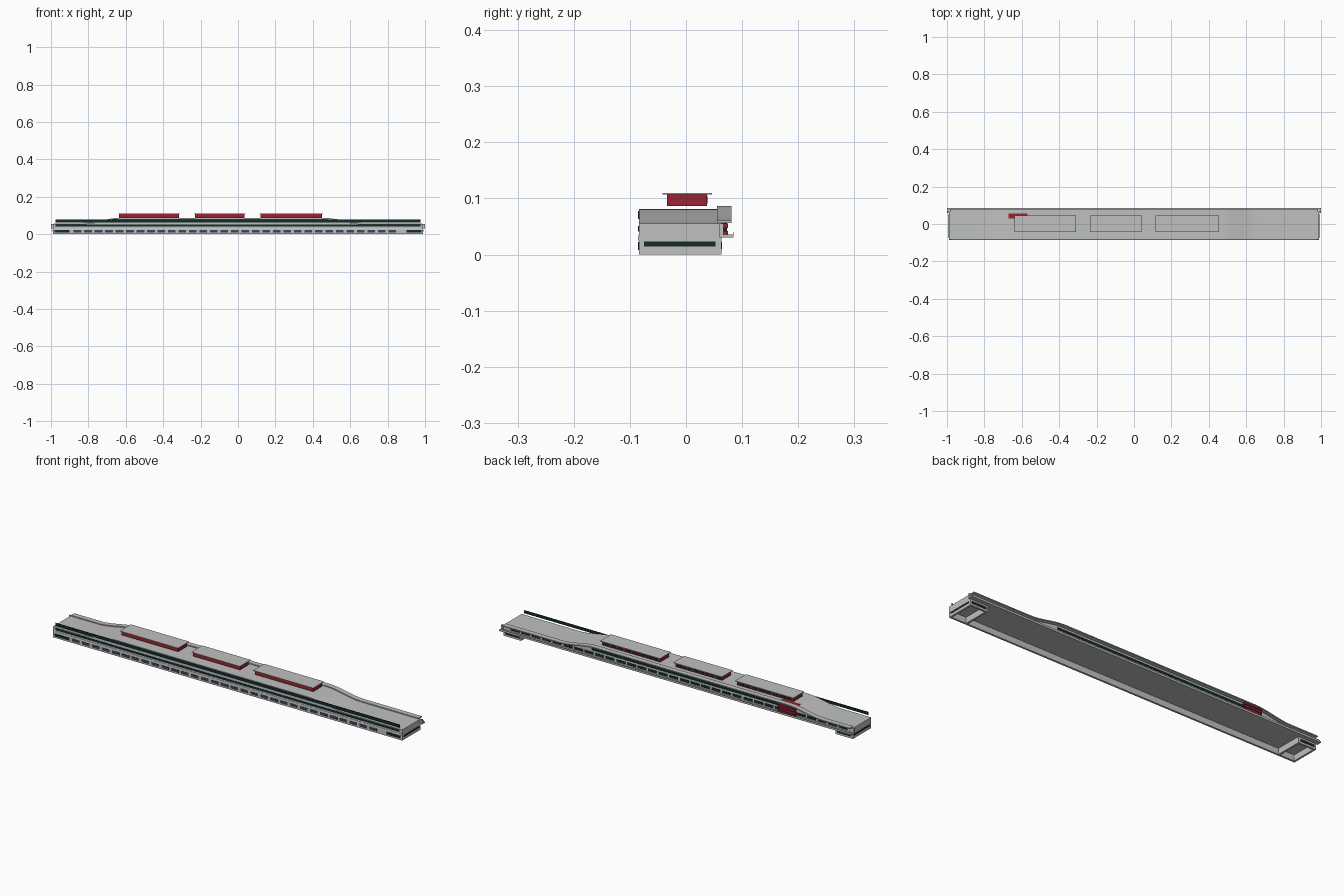
import bpy, bmesh, math

if "Cube" in bpy.data.objects:
    bpy.data.objects.remove(bpy.data.objects["Cube"])


def material(name, rgb):
    m = bpy.data.materials.new(name)
    m.diffuse_color = (*rgb, 1)
    m.use_nodes = True
    m.node_tree.nodes["Principled BSDF"].inputs["Base Color"].default_value = m.diffuse_color
    return m


GREY = material("concrete grey", (0.52, 0.53, 0.52))
PALE = material("pale band", (0.62, 0.64, 0.68))
RED = material("dark red", (0.33, 0.017, 0.03))
GLASS = material("green black glass", (0.006, 0.024, 0.022))
BLUE = material("slate blue glass", (0.05, 0.058, 0.085))


def add_box(bm, x0, x1, y0, y1, z0, z1):
    v = [bm.verts.new((x, y, z)) for x in (x0, x1) for y in (y0, y1) for z in (z0, z1)]
    for f in ((0, 1, 3, 2), (4, 6, 7, 5), (0, 4, 5, 1), (2, 3, 7, 6), (0, 2, 6, 4), (1, 5, 7, 3)):
        bm.faces.new([v[i] for i in f])


def finish(name, bm, mat):
    bmesh.ops.recalc_face_normals(bm, faces=bm.faces)
    me = bpy.data.meshes.new(name)
    bm.to_mesh(me)
    bm.free()
    me.materials.append(mat)
    ob = bpy.data.objects.new(name, me)
    bpy.context.collection.objects.link(ob)
    return ob


def boxes(name, mat, dims):
    bm = bmesh.new()
    for d in dims:
        add_box(bm, *d)
    return finish(name, bm, mat)


def smooth_step(t):
    t = min(1, max(0, t))
    return t * t * (3 - 2 * t)


def roof_z(x):
    """Low ends with an S-curved rise to a long flat centre."""
    return 0.055 + 0.026 * smooth_step((x + 0.83) / 0.2) * smooth_step((0.66 - x) / 0.2)


def curved_solid(name, mat, half, y0, y1, top, bottom):
    """Solid following the roof curve, built as a strip of cross-sections."""
    xs = [-half] + [-0.83 + 0.02 * i for i in range(11)]
    xs += [0.46 + 0.02 * i for i in range(11)] + [half]
    bm = bmesh.new()
    rings = []
    for x in xs:
        t, b = top(x), bottom(x)
        rings.append([bm.verts.new((x, y, z)) for y, z in ((y0, b), (y1, b), (y1, t), (y0, t))])
    for a, b in zip(rings, rings[1:]):
        for i in range(4):
            bm.faces.new((a[i], a[(i + 1) % 4], b[(i + 1) % 4], b[i]))
    bm.faces.new(rings[0])
    bm.faces.new(rings[-1])
    ob = finish(name, bm, mat)
    bpy.ops.object.select_all(action="DESELECT")
    ob.select_set(True)
    bpy.context.view_layer.objects.active = ob
    bpy.ops.object.shade_smooth_by_angle(angle=math.radians(30))


# Upper storey with curved roof, and the raised rear canopy
curved_solid("upper_storey", GREY, 0.99, -0.084, 0.063, roof_z, lambda x: 0.03)
curved_solid("rear_canopy", GREY, 0.985, 0.055, 0.081,
             lambda x: roof_z(x) + 0.006, lambda x: roof_z(x) + 0.001)

# Lower storey: front wall and hollow end rooms, open at the back and below
walls = [(-0.99, 0.99, -0.084, -0.074, 0, 0.03)]
for s in (-1, 1):
    for a, b in ((0.98, 0.99), (0.89, 0.9)):
        walls.append((min(s * a, s * b), max(s * a, s * b), -0.074, 0.063, 0, 0.03))
    walls.append((min(s * 0.9, s * 0.98), max(s * 0.9, s * 0.98), 0.053, 0.063, 0, 0.03))
boxes("lower_walls", GREY, walls)

# Front glazing: two long strips, the upper one running free past the roof ends
boxes("front_glass_strips", GLASS, [(-0.975, 0.975, -0.0855, -0.083, 0.063, 0.078),
                                    (-0.975, 0.975, -0.0855, -0.0835, 0.041, 0.051)])
boxes("front_pale_band", PALE, [(-0.99, 0.99, -0.0852, -0.0835, 0.025, 0.034)])

# Lower windows in a regular row, plus wider ones and end strips
n = 31
pitch = 1.74 / n
boxes("front_lower_windows", BLUE,
      [(-0.88 + i * pitch, -0.88 + i * pitch + 0.042, -0.0855, -0.0835, 0.008, 0.022) for i in range(n)])
end_glass = []
for s in (-1, 1):
    a, b = sorted((s * 0.9, s * 0.98))
    end_glass.append((a, b, -0.0855, -0.0835, 0.008, 0.022))
    end_glass.append((a, b, 0.0625, 0.0645, 0.01, 0.022))
    a, b = sorted((s * 0.988, s * 0.991))
    end_glass.append((a, b, -0.075, 0.053, 0.014, 0.023))
boxes("end_room_glass", GLASS, end_glass)

# Rear glazing behind the balcony and under the canopy
boxes("rear_windows", GLASS,
      [(-0.96 + i * 0.06, -0.96 + i * 0.06 + 0.05, 0.0625, 0.0645, 0.038, 0.051) for i in range(32)])
boxes("rear_upper_glass", GLASS, [(-0.66, 0.49, 0.0625, 0.0645, 0.06, 0.072)])

# Rear balcony: slab, low rail and short end posts
balcony = [(-0.995, 0.995, 0.06, 0.085, 0.03, 0.033),
           (-0.995, 0.995, 0.0835, 0.085, 0.033, 0.040)]
for s in (-1, 1):
    a, b = sorted((s * 0.99, s * 1.0))
    balcony.append((a, b, 0.06, 0.085, 0.03, 0.036))
    balcony.append((a, b, 0.06, 0.067, 0.036, 0.055))
boxes("rear_balcony", GREY, balcony)

# Red entrance tower at the back with dark glass between its floors
boxes("entrance_floors", RED,
      [(-0.67, -0.57, 0.03, 0.075, z, z + 0.008) for z in (0.034, 0.047, 0.060, 0.0735)])
boxes("entrance_glass", GLASS, [(-0.665, -0.575, 0.035, 0.073, 0.036, 0.078)])

# Three red rooftop pavilions with thin flat roofs and rear windows
spans = ((-0.64, -0.31), (-0.235, 0.04), (0.115, 0.455))
boxes("rooftop_pavilions", RED,
      [(a + 0.005, b - 0.005, -0.034, 0.037, 0.087, 0.107) for a, b in spans])
boxes("pavilion_roofs", GREY, [(a, b, -0.042, 0.046, 0.107, 0.11) for a, b in spans])
boxes("pavilion_windows", GLASS,
      [(a + 0.015 + i * (b - a - 0.02) / 8, a + 0.005 + (i + 1) * (b - a - 0.02) / 8,
        0.0365, 0.0385, 0.091, 0.104) for a, b in spans for i in range(8)])
